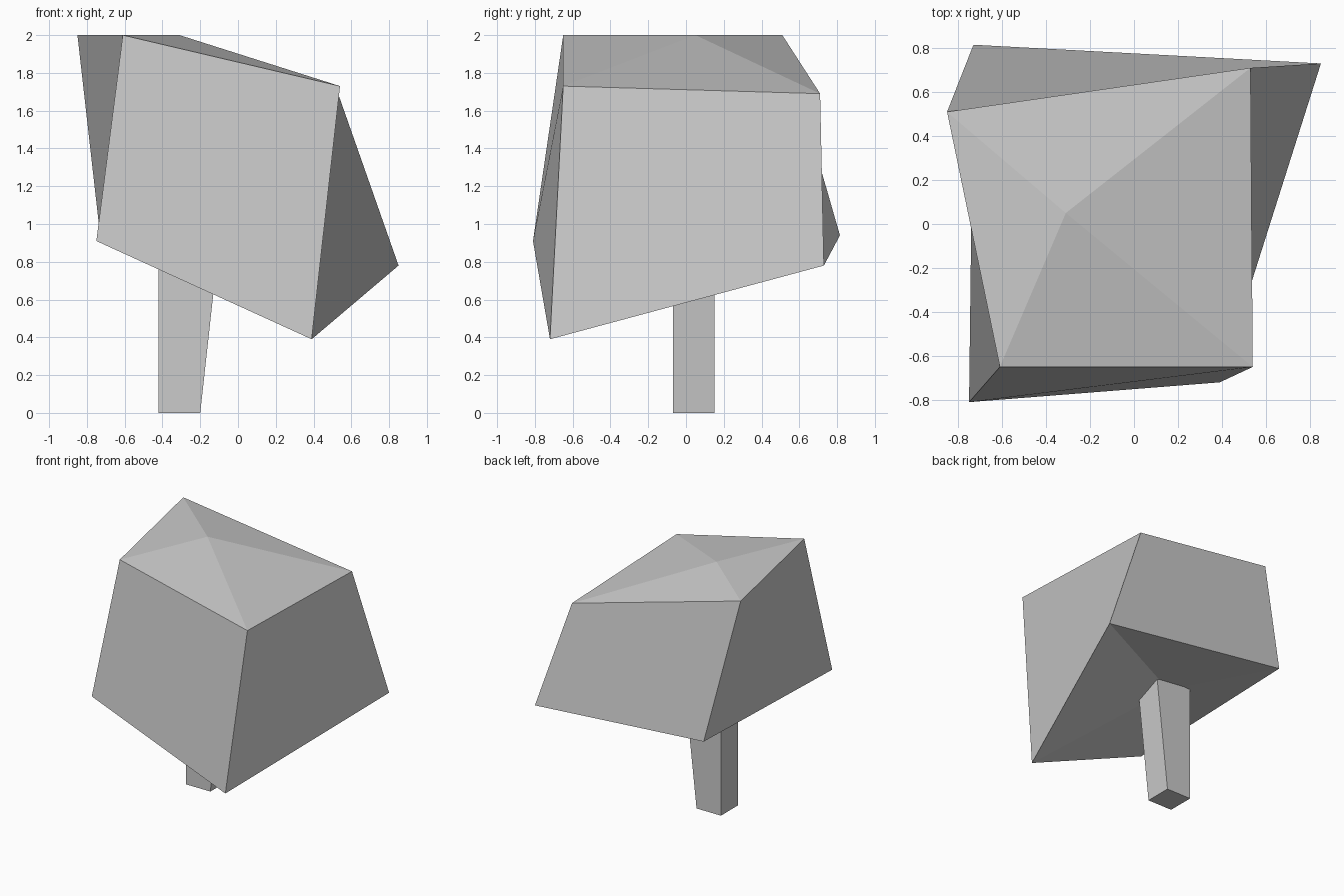
import bpy
import bmesh

# Remove the default object
cube = bpy.data.objects.get("Cube")
if cube:
    bpy.data.objects.remove(cube, do_unlink=True)

# Single plain colour
grey = bpy.data.materials.new("plain_grey")
colour = (0.6, 0.6, 0.6, 1.0)
grey.use_nodes = True
grey.diffuse_color = colour
grey.node_tree.nodes["Principled BSDF"].inputs["Base Color"].default_value = colour


def make_block(name, lower, upper, lower_hub=None, upper_hub=None, starts=(0, 0, 0, 0)):
    """Skewed box between two rings of corners; a hub point fans out an end cap.
    starts picks the corner from which each side quad's diagonal runs."""
    bm = bmesh.new()
    low = [bm.verts.new(p) for p in lower]
    top = [bm.verts.new(p) for p in upper]
    for i, start in enumerate(starts):
        j = (i + 1) % len(low)
        quad = [low[i], low[j], top[j], top[i]]
        bm.faces.new(quad[start:] + quad[:start])
    for ring, hub in ((low[::-1], lower_hub), (top, upper_hub)):
        if hub is None:
            bm.faces.new(ring)
        else:
            centre = bm.verts.new(hub)
            for a, b in zip(ring, ring[1:] + ring[:1]):
                bm.faces.new((a, b, centre))
    mesh = bpy.data.meshes.new(name)
    bm.to_mesh(mesh)
    bm.free()
    mesh.materials.append(grey)
    obj = bpy.data.objects.new(name, mesh)
    bpy.context.collection.objects.link(obj)
    return obj


# Crown: crooked block, corners run counterclockwise from the front
make_block(
    "tree_crown",
    lower=[(-0.75, -0.81, 0.91), (0.39, -0.72, 0.39), (0.85, 0.73, 0.78), (-0.73, 0.815, 0.94)],
    upper=[(-0.61, -0.65, 2), (0.54, -0.65, 1.73), (0.53, 0.71, 1.69), (-0.85, 0.51, 2)],
    lower_hub=(-0.3, 0.04, 0.94),
    upper_hub=(-0.31, 0.05, 2),
    starts=(0, 0, 0, 1 - 1),
)

# Trunk: square post that widens to one side as it rises into the crown
def ring(x_max, z):
    return [(-0.42, -0.07, z), (x_max, -0.07, z), (x_max, 0.15, z), (-0.42, 0.15, z)]


make_block("tree_trunk", ring(-0.2, 0), ring(-0.09, 1))
